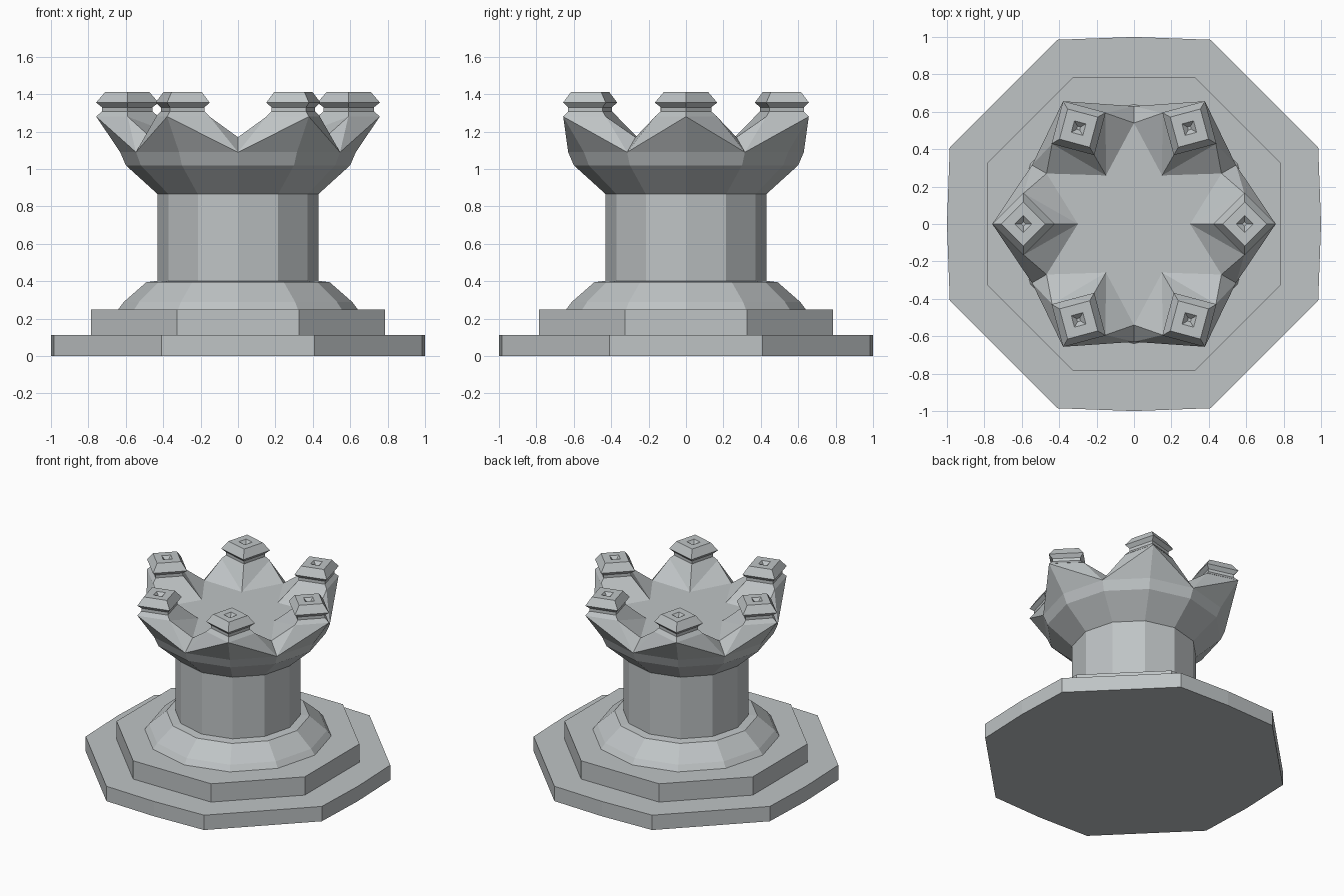
import bpy, bmesh, math

if "Cube" in bpy.data.objects:
    bpy.data.objects.remove(bpy.data.objects["Cube"])

grey = bpy.data.materials.new("pale_stone_grey")
grey.diffuse_color = (0.52, 0.55, 0.56, 1)
grey.use_nodes = True
grey.node_tree.nodes["Principled BSDF"].inputs["Base Color"].default_value = grey.diffuse_color


def polar(r, deg, z):
    a = math.radians(deg)
    return (r * math.cos(a), r * math.sin(a), z)


def finish(bm, name):
    bmesh.ops.remove_doubles(bm, verts=bm.verts, dist=0.0005)
    bmesh.ops.recalc_face_normals(bm, faces=bm.faces)
    me = bpy.data.meshes.new(name)
    bm.to_mesh(me)
    bm.free()
    me.materials.append(grey)
    ob = bpy.data.objects.new(name, me)
    bpy.context.collection.objects.link(ob)
    return ob


def loft(bm, rings, cap_start=True, cap_end=True):
    rows = [[bm.verts.new(p) for p in ring] for ring in rings]
    n = len(rows[0])
    for a, b in zip(rows, rows[1:]):
        for i in range(n):
            j = (i + 1) % n
            bm.faces.new((a[i], a[j], b[j], b[i]))
    if cap_start:
        bm.faces.new(rows[0][::-1])
    if cap_end:
        bm.faces.new(rows[-1])


def turned(name, profile, sides=12):
    bm = bmesh.new()
    loft(bm, [[polar(r, 360 * i / sides, z) for i in range(sides)]
              for r, z in profile])
    return finish(bm, name)


def slab(name, half, side, z0, z1, bulge=None):
    # octagonal step, optionally with a slightly bowed middle on axis sides
    pts = []
    for k in range(4):
        quarter = [(half, -side), (half, side)]
        if bulge:
            quarter.insert(1, (bulge, 0))
        c, s = round(math.cos(k * math.pi / 2)), round(math.sin(k * math.pi / 2))
        pts += [(x * c - y * s, x * s + y * c) for x, y in quarter]
    bm = bmesh.new()
    loft(bm, [[(x, y, z) for x, y in pts] for z in (z0, z1)])
    return finish(bm, name)


# Stepped foot
slab("lower_step", 0.985, 0.408, 0, 0.112, 1.0)
slab("upper_step", 0.785, 0.325, 0.112, 0.25)

# Flared skirt and column
turned("skirt", [(0.64, 0.25), (0.61, 0.29), (0.49, 0.395), (0.43, 0.402)])
turned("column", [(0.43, 0.402), (0.43, 0.866)])

# Crown bowl, with twelve sides and six peaks
bm = bmesh.new()
FLOOR = 1.17
bowl = [[polar(r, 30 * i, z) for i in range(12)]
        for r, z in ((0.43, 0.866), (0.60, 1.02), (0.63, 1.09))]
loft(bm, bowl, True, False)


def face(*pts):
    bm.faces.new([bm.verts.new(p) for p in pts])


side_r, side_a = math.hypot(0.59, 0.165), math.degrees(math.atan2(0.165, 0.59))
star = []
for k in range(6):
    a = 60 * k
    peak, low = polar(0.758, a, 1.28), polar(0.63, a, 1.09)
    inner, nose = polar(0.425, a, 1.28), polar(0.30, a, FLOOR)
    star += [nose, polar(0.54, a + 30, FLOOR)]
    for s in (-1, 1):
        valley = polar(0.63, a + 30 * s, 1.09)
        tip = polar(0.54, a + 30 * s, FLOOR)
        side = polar(side_r, a + side_a * s, 1.28)
        face(low, valley, peak)      # outer facet
        face(peak, valley, side)     # shoulder
        face(side, valley, tip)      # notch slope
        face(side, tip, nose, )      # inner slope
        face(side, nose, inner)      # nose slope
face(*star)                          # star-shaped floor
# collar tops stay open here because the studs close them
finish(bm, "crown")

# Square studs standing corner-outward on the six peaks
stud = [(0.167, 1.28), (0.135, 1.308), (0.135, 1.33), (0.167, 1.355),
        (0.118, 1.412), (0.045, 1.412), (0.012, 1.385)]
for k in range(6):
    a = math.radians(60 * k)
    cx, cy = 0.592 * math.cos(a), 0.592 * math.sin(a)
    bm = bmesh.new()
    rings = []
    for r, z in stud:
        rings.append([(cx + r * math.cos(a + q * math.pi / 2),
                       cy + r * math.sin(a + q * math.pi / 2), z)
                      for q in range(4)])
    loft(bm, rings)
    finish(bm, f"crown_stud_{k + 1}")
